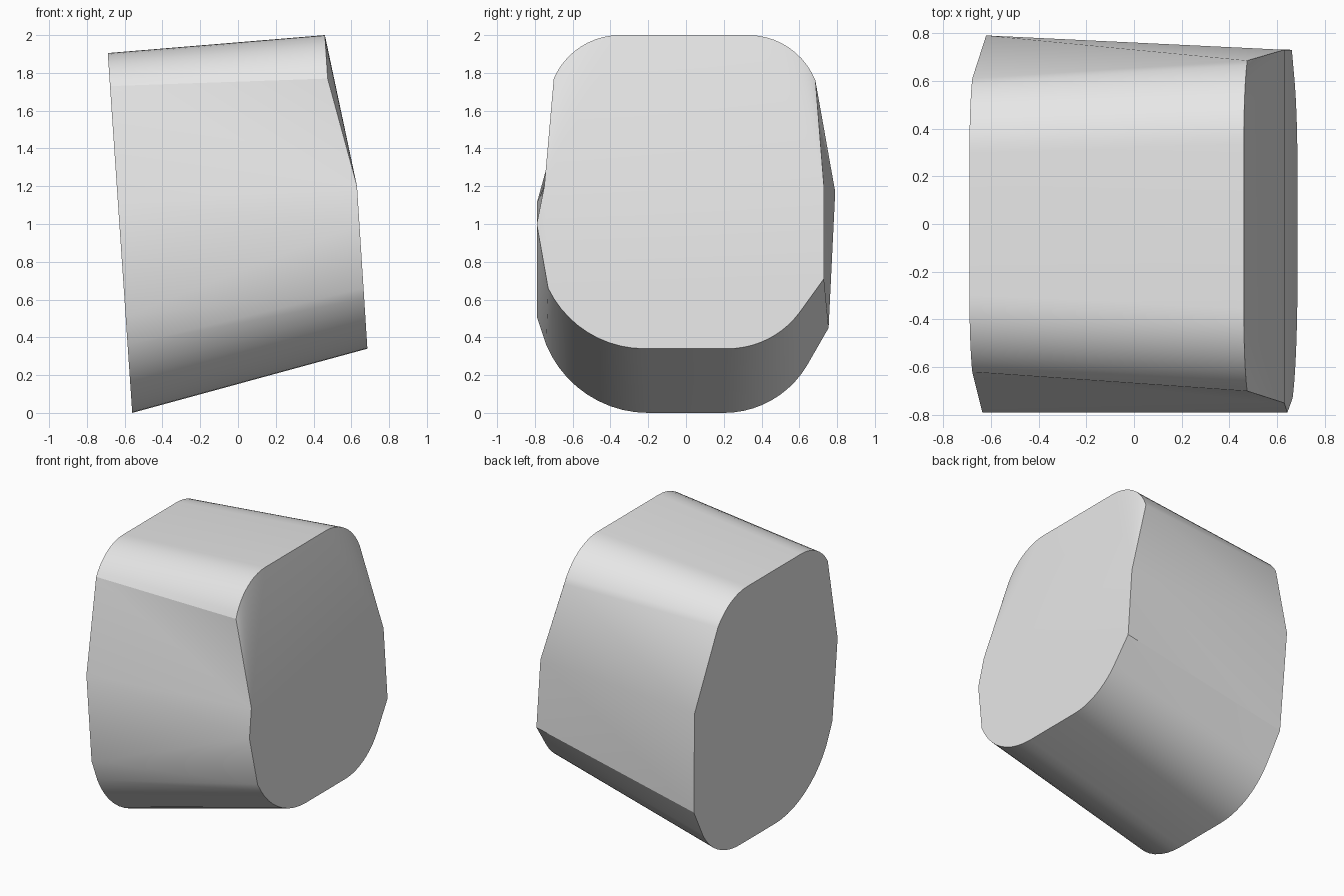
import bpy
import bmesh
import math

cube = bpy.data.objects.get("Cube")
if cube:
    bpy.data.objects.remove(cube, do_unlink=True)

STEPS = 10


def arc(start, end):
    """Circular (y, z) arc leaving start horizontally and finishing at end."""
    dy, dz = end[0] - start[0], end[1] - start[1]
    angle = 2 * math.atan2(abs(dz), abs(dy))
    r = abs(dy) / math.sin(angle)
    sy, sz = math.copysign(r, dy), math.copysign(r, dz)
    return [(start[0] + sy * math.sin(angle * i / STEPS),
             start[1] + sz * (1 - math.cos(angle * i / STEPS)))
            for i in range(STEPS + 1)]


def flat_end_x(z):
    return -0.56 - 0.068 * z


def bent_end_x(z):
    if z > 1.76:
        return 0.46 + 0.0625 * (2 - z)
    if z > 1.2:
        return 0.63 - 0.277 * (z - 1.2)
    return 0.63 + 0.064 * (1.2 - z)


# End outlines: back shoulder, back side, underside, front side, front shoulder
flat_outline = (arc((0.30, 1.905), (0.61, 1.73))
                + [(0.79, 1.17), (0.755, 0.45)]
                + arc((0.20, 0), (0.64, 0.25))[::-1]
                + arc((-0.20, 0), (-0.74, 0.36))
                + [(-0.79, 0.51), (-0.79, 1.11)]
                + arc((-0.30, 1.905), (-0.62, 1.73))[::-1])
bent_outline = (arc((0.33, 2), (0.685, 1.76))
                + [(0.73, 1.2), (0.73, 0.71)]
                + arc((0.22, 0.34), (0.60, 0.53))[::-1]
                + arc((-0.22, 0.34), (-0.73, 0.66))
                + [(-0.79, 1.0), (-0.75, 1.2)]
                + arc((-0.35, 2), (-0.70, 1.77))[::-1])

bm = bmesh.new()
lo = [bm.verts.new((flat_end_x(z), y, z)) for y, z in flat_outline]
hi = [bm.verts.new((bent_end_x(z), y, z)) for y, z in bent_outline]
count = len(lo)
back = STEPS + 1              # back end of the crease on the bent end
front = count - STEPS - 2     # front end of the crease
lo[back].co.x += 0.02

# Outer wall between the two ends
for i in range(count):
    j = (i + 1) % count
    bm.faces.new((lo[i], lo[j], hi[i]))
    bm.faces.new((lo[j], hi[j], hi[i]))

# Flat end, then the lower and upper halves of the bent end
bm.faces.new(lo)
bm.faces.new(hi[back:front + 1])
bm.faces.new((hi[0], hi[back], hi[front], hi[-1]))
for i in range(back):
    bm.faces.new((hi[i], hi[i + 1], hi[back])) if i + 1 < back else None
for i in range(front + 1, count - 1):
    bm.faces.new((hi[i], hi[i + 1], hi[front]))

bmesh.ops.recalc_face_normals(bm, faces=bm.faces[:])
mesh = bpy.data.meshes.new("rounded_block")
bm.to_mesh(mesh)
bm.free()

block = bpy.data.objects.new("rounded_block", mesh)
bpy.context.collection.objects.link(block)

# Plain grey material
grey = bpy.data.materials.new("light_grey")
grey.use_nodes = True
colour = (0.8, 0.8, 0.8, 1)
grey.diffuse_color = colour
for node in grey.node_tree.nodes:
    if node.type == "BSDF_PRINCIPLED":
        node.inputs["Base Color"].default_value = colour
mesh.materials.append(grey)

# Smooth wall with sharp rims
bpy.ops.object.select_all(action="DESELECT")
block.select_set(True)
bpy.context.view_layer.objects.active = block
bpy.ops.object.shade_smooth_by_angle(angle=math.radians(30))
